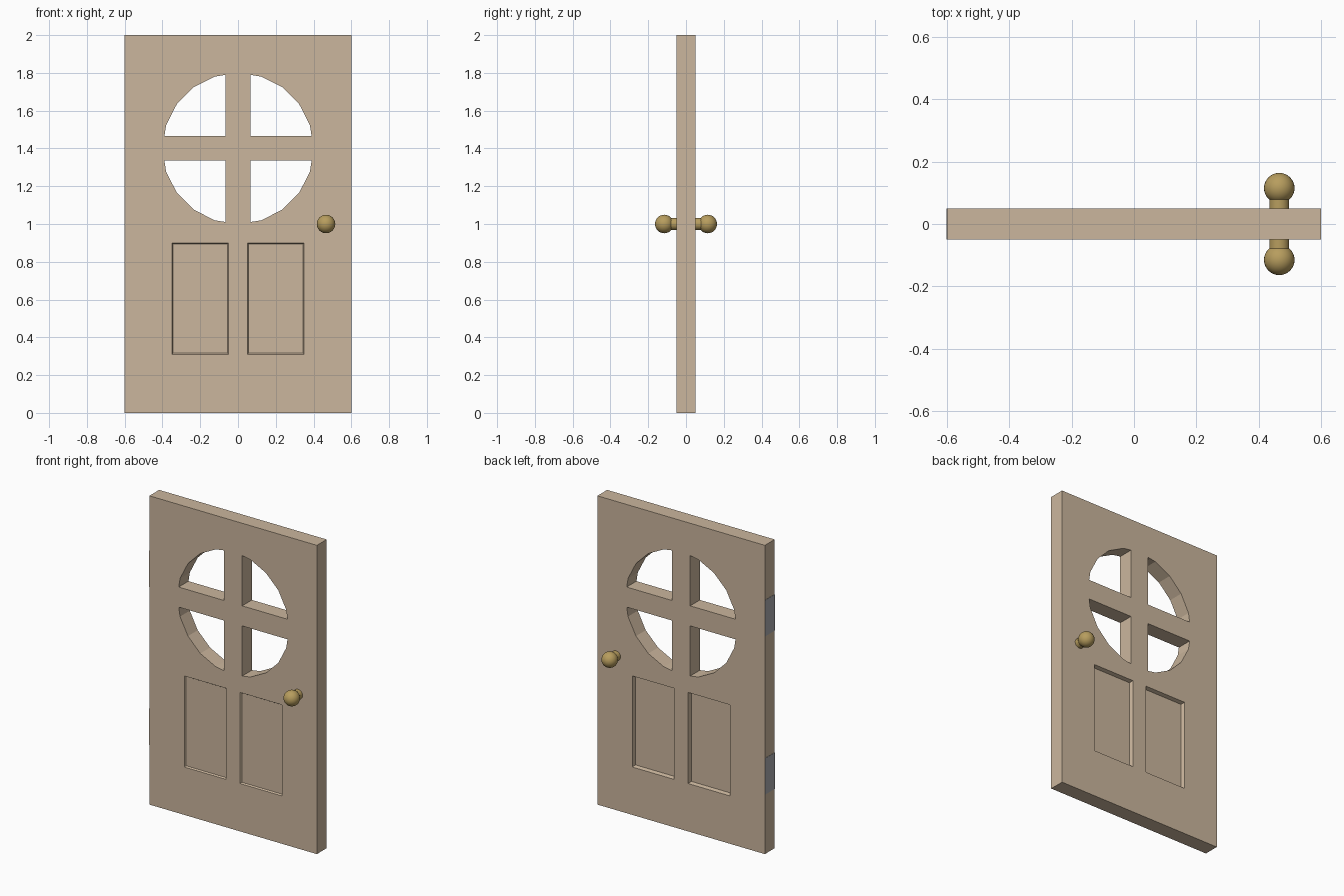
import bpy, bmesh, math
from mathutils import Matrix

if "Cube" in bpy.data.objects:
    bpy.data.objects.remove(bpy.data.objects["Cube"])


def srgb(r, g, b):
    f = lambda c: c / 12.92 if c <= 0.04045 else ((c + 0.055) / 1.055) ** 2.4
    return (f(r / 255), f(g / 255), f(b / 255), 1)


def material(name, rgb):
    m = bpy.data.materials.new(name)
    m.diffuse_color = srgb(*rgb)
    m.use_nodes = True
    m.node_tree.nodes["Principled BSDF"].inputs["Base Color"].default_value = m.diffuse_color
    return m


WOOD = material("tan_wood", (203, 182, 157))
BRASS = material("brass", (183, 157, 94))
STEEL = material("grey_steel", (170, 170, 173))

T = 0.05                                  # half the door thickness
PX0, PX1, PZ0, PZ1 = 0.05, 0.35, 0.31, 0.90   # lower panel opening
WZ, WR, BAR = 1.4, 0.4, 0.065             # window centre, radius, half bar


def finish(name, bm, mat, smooth=False):
    mesh = bpy.data.meshes.new(name)
    bm.to_mesh(mesh)
    bm.free()
    mesh.materials.append(mat)
    for p in mesh.polygons:
        p.use_smooth = smooth
    ob = bpy.data.objects.new(name, mesh)
    bpy.context.collection.objects.link(ob)
    return ob


# Door slab: flat outline with four window panes and two panel openings
outlines = [[(-0.6, 0), (0.6, 0), (0.6, 2), (-0.6, 2)]]
a1, a0 = math.radians(72), math.radians(90)
t = BAR / (WR * math.cos(a1))
edge = WR + t * (WR * math.sin(a1) - WR)
pane = [(BAR, BAR), (edge, BAR)]
pane += [(WR * math.cos(math.radians(a)), WR * math.sin(math.radians(a))) for a in (18, 36, 54, 72)]
pane += [(BAR, edge)]
for sx in (-1, 1):
    for sz in (-1, 1):
        outlines.append([(sx * x, WZ + sz * z) for x, z in pane])
    outlines.append([(sx * x, z) for x, z in
                     ((PX0, PZ0), (PX1, PZ0), (PX1, PZ1), (PX0, PZ1))])

curve = bpy.data.curves.new("door_outline", 'CURVE')
curve.dimensions = '2D'
curve.fill_mode = 'BOTH'
curve.extrude = T
for pts in outlines:
    s = curve.splines.new('POLY')
    s.points.add(len(pts) - 1)
    for p, (x, z) in zip(s.points, pts):
        p.co = (x, z, 0, 1)
    s.use_cyclic_u = True
temp = bpy.data.objects.new("door_outline", curve)
bpy.context.collection.objects.link(temp)
dg = bpy.context.evaluated_depsgraph_get()
mesh = bpy.data.meshes.new_from_object(temp.evaluated_get(dg))
bm = bmesh.new()
bm.from_mesh(mesh)
bpy.data.objects.remove(temp)
bpy.data.meshes.remove(mesh)
bmesh.ops.transform(bm, matrix=Matrix.Rotation(math.pi / 2, 4, 'X'), verts=bm.verts)
bmesh.ops.remove_doubles(bm, verts=bm.verts, dist=1e-5)
bmesh.ops.recalc_face_normals(bm, faces=bm.faces)
finish("door_slab", bm, WOOD)

# Lower panels: shallow recess in front, deeper recess behind
for side, sx in (("left", -1), ("right", 1)):
    bm = bmesh.new()
    for y, depth in ((-T, 0.01), (T, 0.025)):
        d = 1 if y < 0 else -1
        rings = []
        for g, yy in ((0, y), (0.006, y + d * depth)):
            x0, x1 = sorted((sx * (PX0 + g), sx * (PX1 - g)))
            rings.append([bm.verts.new((x, yy, z)) for x, z in
                          ((x0, PZ0 + g), (x1, PZ0 + g), (x1, PZ1 - g), (x0, PZ1 - g))])
        o, i = rings
        faces = [i] + [[o[k], o[(k + 1) % 4], i[(k + 1) % 4], i[k]] for k in range(4)]
        for f in faces:
            bm.faces.new(f if y < 0 else f[::-1])
    finish(side + "_panel", bm, WOOD)

# Door knobs: a ball on a short shaft on each face
for side, d in (("front", -1), ("back", 1)):
    bm = bmesh.new()
    bmesh.ops.create_uvsphere(bm, u_segments=32, v_segments=16, radius=0.049,
                              matrix=Matrix.Translation((0.466, d * 0.115, 1.0)))
    finish(side + "_knob", bm, BRASS, True)
    bm = bmesh.new()
    bmesh.ops.create_cone(bm, segments=32, radius1=0.032, radius2=0.032, depth=0.06,
                          matrix=Matrix.Translation((0.466, d * 0.07, 1.0))
                          @ Matrix.Rotation(math.pi / 2, 4, 'X'))
    ob = finish(side + "_knob_shaft", bm, BRASS, True)
    bpy.context.view_layer.objects.active = ob
    ob.select_set(True)
    bpy.ops.object.shade_smooth_by_angle(angle=math.radians(40))
    ob.select_set(False)

# Hinge plates on the left edge
for name, z0, z1 in (("lower", 0.385, 0.62), ("upper", 1.41, 1.645)):
    bm = bmesh.new()
    bmesh.ops.create_cube(bm, size=1, matrix=Matrix.Translation((-0.6, 0, (z0 + z1) / 2))
                          @ Matrix.Diagonal((0.003, 2 * T - 0.001, z1 - z0, 1)))
    finish(name + "_hinge_plate", bm, STEEL)
